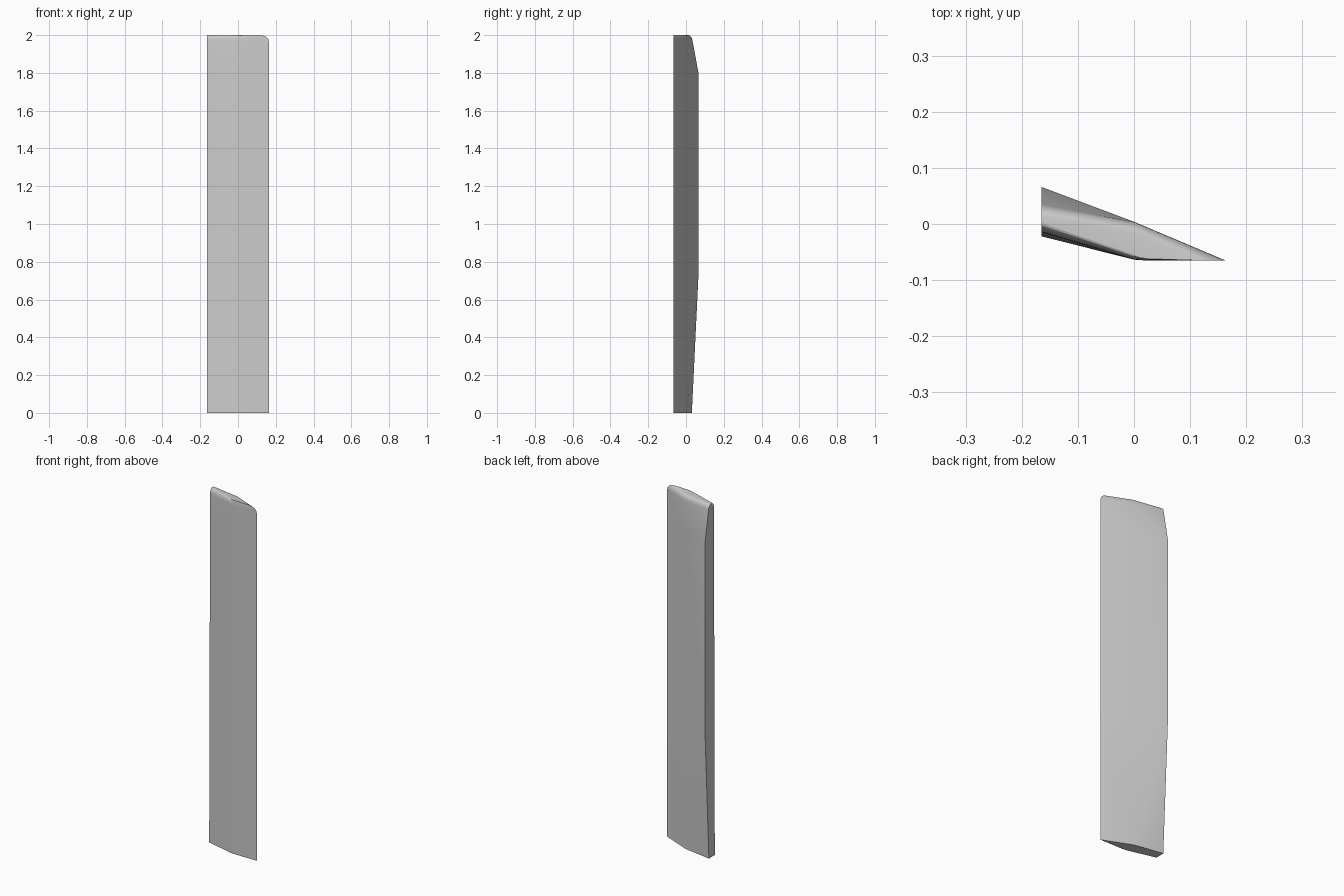
import bpy, bmesh, math

if "Cube" in bpy.data.objects:
    bpy.data.objects.remove(bpy.data.objects["Cube"])

TOP, EDGE = 2.0, 1.968      # full height, start of the rounded top
LEFT = -0.165


def section(z, spine_y, back_in=0.0, front_in=0.0):
    """Blade cross-section: spine, back ridge, cutting edge, front ridge, front spine."""
    lean = 0.008 * z / TOP
    return [
        (LEFT, spine_y - back_in, z),
        (0.0, 0.004 - back_in, z),
        (0.163 - back_in / 0.42, -0.065, z),
        (0.02, -0.065 + 0.2 * front_in, z),
        (0.0, -0.0635 + 0.5 * front_in, z),
        (LEFT, -0.022 + lean + front_in, z),
    ]


# Body sections: spine is cut away at the bottom and the top
rings = [section(0, 0.031), section(0.73, 0.066), section(1.8, 0.066), section(EDGE, 0.035)]

# Rounded top edge
STEPS = 6
for i in range(1, STEPS + 1):
    a = math.radians(90 * i / STEPS)
    k = 1 - math.cos(a)
    rings.append(section(EDGE + (TOP - EDGE) * math.sin(a), 0.035 - 0.004 * i / STEPS,
                         0.02 * k, 0.016 * k))

bm = bmesh.new()
loops = [[bm.verts.new(p) for p in ring] for ring in rings]
for r in range(len(loops) - 1):
    lo, hi = loops[r], loops[r + 1]
    for j in range(6):
        k = (j + 1) % 6
        if j == 0 and r == 0:        # lower spine cut
            bm.faces.new((lo[0], lo[1], hi[0]))
            bm.faces.new((lo[1], hi[1], hi[0]))
        elif j == 0 and r == 2:      # upper spine cut
            bm.faces.new((lo[0], hi[1], hi[0]))
            bm.faces.new((lo[0], lo[1], hi[1]))
        else:
            bm.faces.new((lo[j], lo[k], hi[k], hi[j]))
bm.faces.new(loops[0])
bm.faces.new(loops[-1])
bmesh.ops.recalc_face_normals(bm, faces=bm.faces)

mesh = bpy.data.meshes.new("blade")
bm.to_mesh(mesh)
bm.free()
blade = bpy.data.objects.new("blade", mesh)
bpy.context.collection.objects.link(blade)

# Smooth the rounded top, keep the cut edges crisp
bpy.context.view_layer.objects.active = blade
blade.select_set(True)
bpy.ops.object.shade_smooth_by_angle(angle=math.radians(18))
